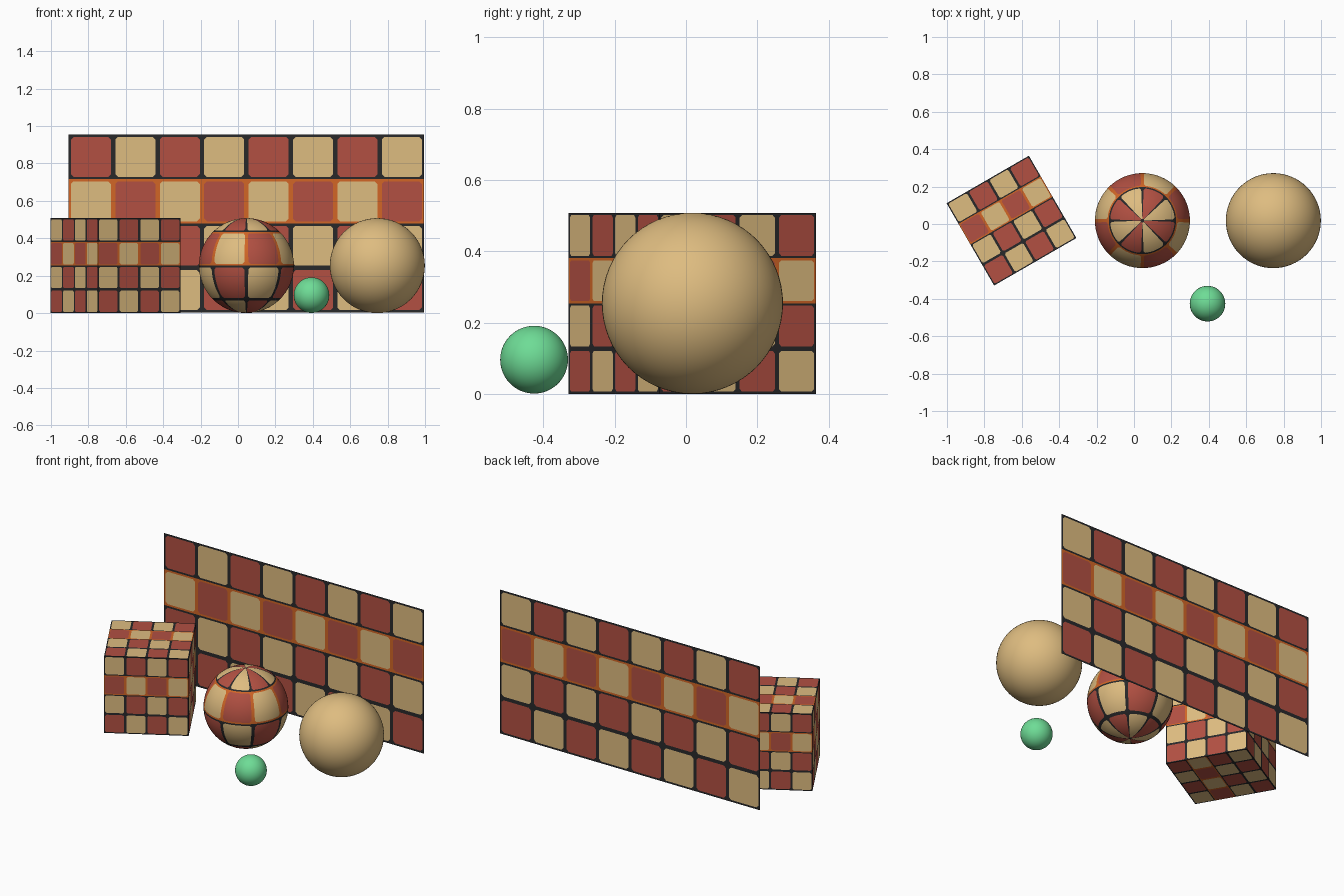
import bpy, bmesh, math
from mathutils import Vector, Matrix

if "Cube" in bpy.data.objects:
    bpy.data.objects.remove(bpy.data.objects["Cube"])


def material(name, rgb):
    lin = [((c / 255 + 0.055) / 1.055) ** 2.4 for c in rgb]
    m = bpy.data.materials.new(name)
    m.diffuse_color = (*lin, 1)
    m.use_nodes = True
    m.node_tree.nodes["Principled BSDF"].inputs["Base Color"].default_value = m.diffuse_color
    return m


CREAM = material("cream", (222, 188, 128))
RED = material("brick_red", (178, 80, 66))
DARK = material("dark_grout", (40, 40, 42))
ORANGE = material("orange_grout", (210, 102, 38))
GREEN = material("green", (110, 220, 150))

G, R = 0.05, 0.06          # grout half width and corner cut, as parts of a tile


def tile_patch(bm, cols, rows, place, odd, n):
    """Checker of tiles with grout; place(u, v) maps 0..1 (v downwards) to 3D."""
    a, b = G + R, 1 - G - R
    s = [0, G] + [a + (b - a) * i / n for i in range(n + 1)] + [1 - G, 1]
    last = len(s) - 2
    for r in range(rows):
        for c in range(cols):
            tile = 1 if (r + c) % 2 == odd else 0
            grout = 3 if r == 1 else 2

            def add(points, mat):
                f = bm.faces.new([bm.verts.new(place((c + x) / cols, (r + y) / rows))
                                  for x, y in points])
                f.material_index = mat

            for i in range(last + 1):
                for j in range(last + 1):
                    x0, x1, y0, y1 = s[i], s[i + 1], s[j], s[j + 1]
                    q = [(x0, y1), (x1, y1), (x1, y0), (x0, y0)]
                    if i in (0, last) or j in (0, last):
                        add(q, grout)
                    elif i in (1, last - 1) and j in (1, last - 1):
                        # cut corner: outer triangle is grout, inner is tile
                        k = {(1, 0): 0, (0, 0): 1, (0, 1): 2, (1, 1): 3}[
                            (int(i == 1), int(j == 1))]
                        # k is the quad corner nearest the tile corner
                        p = q[k:] + q[:k]
                        add([p[3], p[0], p[1]], grout)
                        add([p[1], p[2], p[3]], tile)
                    else:
                        add(q, tile)


def finish(bm, name, mats, smooth=False):
    bmesh.ops.remove_doubles(bm, verts=bm.verts[:], dist=1e-5)
    bmesh.ops.dissolve_degenerate(bm, edges=bm.edges[:], dist=1e-6)
    for f in bm.faces:
        f.smooth = smooth
    me = bpy.data.meshes.new(name)
    bm.to_mesh(me)
    bm.free()
    for m in mats:
        me.materials.append(m)
    ob = bpy.data.objects.new(name, me)
    bpy.context.collection.objects.link(ob)
    return ob


TILE_MATS = [CREAM, RED, DARK, ORANGE]

# back panel: thin upright sheet
bm = bmesh.new()
tile_patch(bm, 8, 4, lambda u, v: Vector((-0.905 + 1.9 * u, 0.521, 0.954 - 0.95 * v)), 0, 1)
finish(bm, "back_panel", TILE_MATS)

# tiled cube, turned 30 degrees
H = 0.254
bm = bmesh.new()
X, Y, Z = Vector((1, 0, 0)), Vector((0, 1, 0)), Vector((0, 0, 1))
for right, down in ((X, -Z), (Y, -Z), (-X, -Z), (-Y, -Z), (X, -Y), (X, Y)):
    normal = down.cross(right)
    tile_patch(bm, 4, 4, lambda u, v: H * (normal + right * (2 * u - 1) + down * (2 * v - 1)), 1, 1)
cube = finish(bm, "tiled_cube", TILE_MATS)
cube.matrix_world = Matrix.Translation((-0.655, 0.018, H)) @ Matrix.Rotation(math.radians(30), 4, 'Z')


# tiled ball: columns follow longitude, rows follow latitude
def on_ball(u, v):
    az, th = 2 * math.pi * u - math.pi / 2, math.pi * v
    return H * Vector((math.sin(th) * math.cos(az), math.sin(th) * math.sin(az), math.cos(th)))


bm = bmesh.new()
tile_patch(bm, 8, 4, on_ball, 1, 6)
finish(bm, "tiled_ball", TILE_MATS, True).location = (0.045, 0.018, H)

# plain balls
for name, rad, loc, mat in (("cream_ball", H, (0.745, 0.018, H), CREAM),
                            ("small_green_ball", 0.095, (0.393, -0.426, 0.096), GREEN)):
    bm = bmesh.new()
    bmesh.ops.create_uvsphere(bm, u_segments=64, v_segments=32, radius=rad)
    finish(bm, name, [mat], True).location = loc
